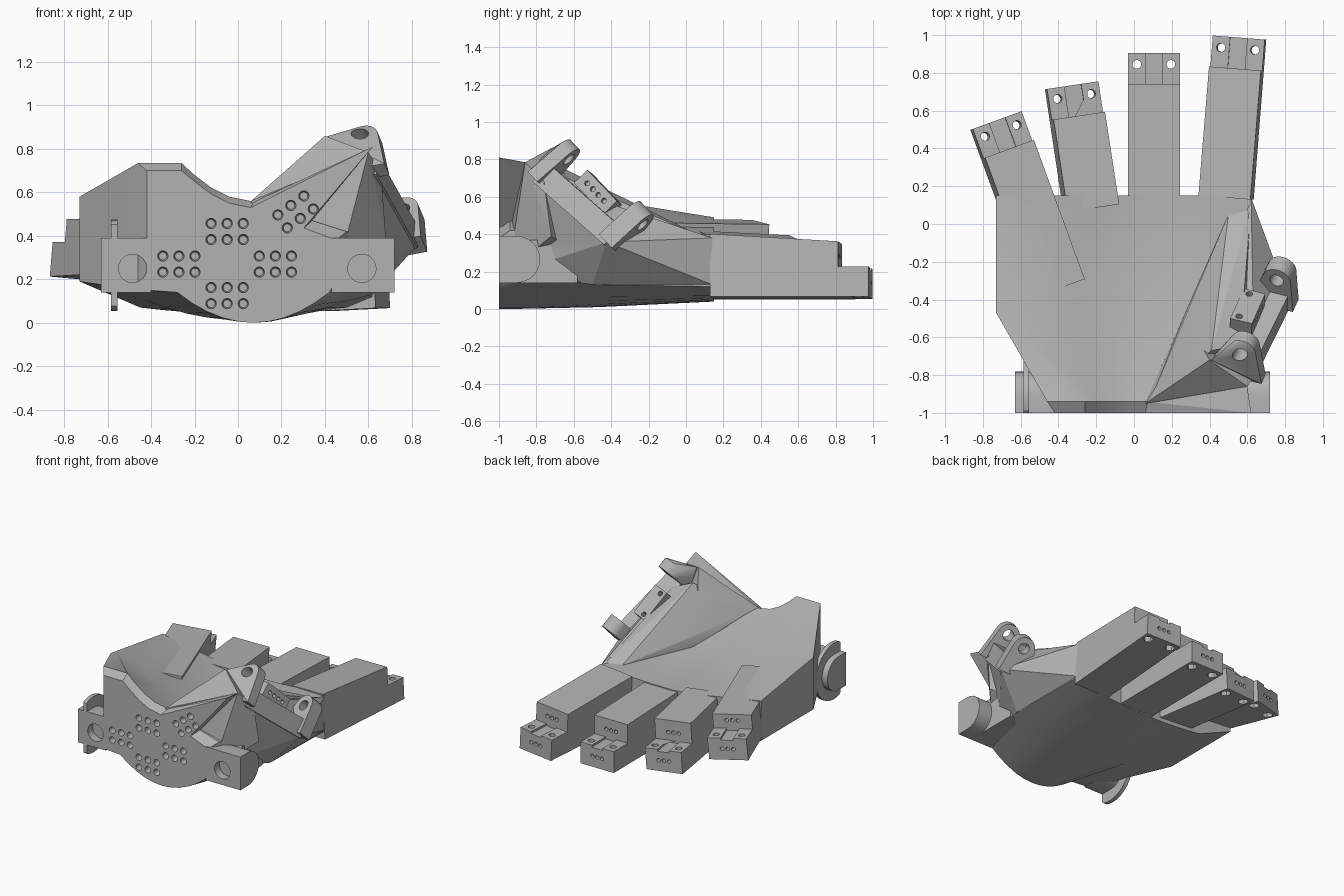
import bpy, bmesh
from math import radians, sin, cos, pi
from mathutils import Vector as V, Matrix

if "Cube" in bpy.data.objects:
    bpy.data.objects.remove(bpy.data.objects["Cube"])

grey = bpy.data.materials.new("light_grey")
grey.use_nodes = True
grey.diffuse_color = (0.45, 0.45, 0.45, 1)
grey.node_tree.nodes["Principled BSDF"].inputs["Base Color"].default_value = grey.diffuse_color


def shade(ob, angle):
    bpy.ops.object.select_all(action='DESELECT')
    ob.select_set(True)
    bpy.context.view_layer.objects.active = ob
    bpy.ops.object.shade_smooth_by_angle(angle=radians(angle))


def finish(name, bm, smooth=20):
    bmesh.ops.recalc_face_normals(bm, faces=bm.faces)
    mesh = bpy.data.meshes.new(name)
    bm.to_mesh(mesh)
    bm.free()
    ob = bpy.data.objects.new(name, mesh)
    bpy.context.collection.objects.link(ob)
    mesh.materials.append(grey)
    shade(ob, smooth)
    return ob


def hull(name, points):
    bm = bmesh.new()
    for p in points:
        bm.verts.new(p)
    bmesh.ops.convex_hull(bm, input=bm.verts)
    loose = [v for v in bm.verts if not v.link_faces]
    bmesh.ops.delete(bm, geom=loose, context='VERTS')
    bmesh.ops.dissolve_limit(bm, angle_limit=0.01, verts=bm.verts, edges=bm.edges)
    return finish(name, bm)


def box_points(lo, hi):
    return [V((x, y, z)) for x in (lo[0], hi[0]) for y in (lo[1], hi[1]) for z in (lo[2], hi[2])]


def circle(c, e1, e2, r, n=24):
    return [V(c) + (V(e1) * cos(2 * pi * i / n) + V(e2) * sin(2 * pi * i / n)) * r for i in range(n)]


def rod(bm, centre, axis, r, length, n=16, taper=1):
    rot = V(axis).to_track_quat('Z', 'Y').to_matrix().to_4x4()
    bmesh.ops.create_cone(bm, cap_ends=True, segments=n, radius1=r, radius2=r * taper, depth=length,
                          matrix=Matrix.Translation(centre) @ rot)


def combine(ob, tool, operation):
    tool.hide_render = True
    mod = ob.modifiers.new("combine", 'BOOLEAN')
    mod.operation, mod.object, mod.solver = operation, tool, 'EXACT'
    bpy.context.view_layer.objects.active = ob
    bpy.ops.object.modifier_apply(modifier=mod.name)
    bpy.data.objects.remove(tool)
    shade(ob, 27)


def cut(ob, *cutters):
    for bm in cutters:
        combine(ob, finish("hole_cutter", bm), 'DIFFERENCE')


# Palm: lofted from the wrist face to the knuckles, with a rounded underside
def palm_ring(y, left, bottom, right, top):
    xl, xr, ze, zm = bottom
    under = [(xl + (xr - xl) * i / 10, zm + (ze - zm) * (i / 5 - 1) ** 2) for i in range(11)]
    return [V((x, y, z)) for x, z in [left] + under + right + top]


rings = [
    palm_ring(-1, (-.42, .15), (-.28, .42, .14, 0), [(.45, .2), (.45, .38)],
              [(.06, .53), (-.04, .55), (-.12, .59), (-.2, .65), (-.26, .7), (-.42, .7)]),
    palm_ring(-.94, (-.46, .15), (-.29, .44, .13, 0), [(.5, .2), (.5, .42)],
              [(.06, .56), (-.04, .58), (-.12, .62), (-.2, .68), (-.26, .735), (-.46, .735)]),
    palm_ring(-.47, (-.73, .19), (-.42, .5, .1, .01), [(.62, .13), (.6, .4)],
              [(.25, .39), (.1, .39), (-.1, .4), (-.3, .46), (-.67, .59), (-.73, .58)]),
    palm_ring(.15, (-.73, .19), (-.45, .5, .07, .04), [(.62, .12), (.62, .39)],
              [(.4, .385), (.2, .375), (0, .375), (-.2, .395), (-.5, .45), (-.73, .49)]),
]
bm = bmesh.new()
loops = [[bm.verts.new(p) for p in ring] for ring in rings]
for a, b in zip(loops, loops[1:]):
    n = len(a)
    for i in range(n):
        bm.faces.new((a[i], a[(i + 1) % n], b[(i + 1) % n], b[i]))
bm.faces.new(loops[0])
bm.faces.new(loops[-1])
palm = finish("palm", bm, 28)

# Thumb frame: hinge axis, outward and sideways directions
axis = V((.295, .659, -.693)).normalized()
side = axis.cross(V((.05, .72, .69))).normalized()
out = side.cross(axis)
hinge_near, hinge_far = V((.58, -.65, .825)), V((.77, -.265, .485))
foot_near, foot_far = hinge_near - out * .2, hinge_far - out * .2

# Upright wing of the wrist face
wing = hull("wrist_wing", [
    (.06, -1, .3), (.23, -1, .35), (.06, -1, .53), (.62, -1, .81), (.6, -.86, .785),
    (.06, -.94, .55), (.25, -.93, .36)])

# Thumb mount rising behind the wing, and its slope down to the palm
mount = hull("thumb_mount", [
    (.06, -.95, .56), (.4, -.72, .86), (.6, -.86, .785), (.66, -.76, .68),
    (.23, -.95, .35), (.06, -.98, .3), (.45, -.95, .2), (.68, -.72, .39), (.5, -.6, .3), (.3, -.55, .37)])
slope = hull("thumb_slope", [
    (.1, -.9, .53), (.41, -.67, .76), (.56, -.64, .7), (.45, -.3, .43), (.28, -.45, .38),
    (.5, .05, .385), (.62, .1, .38), (.66, -.45, .36), (.4, -.7, .3)])
base = hull("thumb_base", [f + side * s for f in (foot_near, foot_far) for s in (-.08, .07)] + [
    V(p) for p in ((.45, -.9, .2), (.62, -.5, .13), (.62, .14, .13), (.62, .14, .38), (.35, -.3, .36))])
web = hull("thumb_web", [f + side * s + out * h for f in (foot_near, foot_far)
                         for s in (-.08, .07) for h in (-.02, .11)])
for part in (wing, mount, slope, base, web):
    combine(palm, part, 'UNION')


# Thumb hinge ears
def ear(name, c, low, high, half, extra):
    pts = list(extra)
    for t in (-half, half):
        pts += circle(c + axis * t, out, side, .078)
        pts += [c - out * .2 + axis * t + side * s for s in (low, high)]
    cutter = bmesh.new()
    rod(cutter, c, axis, .038, .3, 20)
    cut(hull(name, pts), cutter)


ear("thumb_ear_near", hinge_near, -.13, .12, .038, [(.41, -.72, .858), (.43, -.69, .8)])
ear("thumb_ear_far", hinge_far, -.14, .1, .052, [])

# Anchor block between the ears
c = V((.6, -.47, .615))
block = hull("thumb_anchor", [c + axis * i * .12 + out * j * .05 + side * k * .06
                              for i in (-1, 1) for j in (-1, 1) for k in (-1, 1)])
bm = bmesh.new()
for i in range(4):
    rod(bm, c + axis * (i - 1.5) * .045 + side * .06, side, .014, .06, 12)
for i in (-1, 1):
    rod(bm, c + axis * i * .09 - side * .02, out, .018, .3, 12)
cut(block, bm)


# Wrist lugs with rounded backs and a round socket in front
def lug(name, x0, x1, socket):
    pts = [V((x, -1, z)) for x in (x0, x1) for z in (.14, .39)]
    for x in (x0, x1):
        pts += circle((x, -.905, .265), (0, 1, 0), (0, 0, 1), .125)
    cutter = bmesh.new()
    rod(cutter, (socket, -1, .25), (0, 1, 0), .065, .12, 32)
    cut(hull(name, [p for p in pts if p.y >= -1]), cutter)


lug("wrist_lug_right", -.63, -.4, -.485)
lug("wrist_lug_left", .43, .72, .57)
hull("lug_block", box_points((.43, -.9, .14), (.61, -.58, .37)))

# Pivot disc around the right lug, cut flat at the wrist face
disc = [p for x in (-.585, -.555) for p in circle((x, -.92, .265), (0, 1, 0), (0, 0, 1), .21, 40)]
hull("pivot_disc", [V((p.x, max(p.y, -1), p.z)) for p in disc])

# Tapered screw holes in the wrist face: five groups of three by two
bm = bmesh.new()
for gx, gz, turn in ((-.05, .42, 0), (-.05, .125, 0), (-.272, .27, 0), (.172, .27, 0), (.265, .51, 36)):
    rot = Matrix.Rotation(radians(turn), 2)
    for i in (-1, 0, 1):
        for j in (-.5, .5):
            d = rot @ V((i * .074, j * .074))
            rod(bm, (gx + d.x, -1, gz + d.y), (0, 1, 0), .03, .12, taper=.6)
cut(palm, bm)


# Fingers: stepped prisms ending in a low hinge tip
def finger(name, end, angle, roll, length, z_end, z_top, base_low, base_high):
    w, step, tip, mid = .138, -.165, z_end + .16, z_end + .15
    place = (Matrix.Translation((end[0], end[1], mid)) @ Matrix.Rotation(radians(angle), 4, 'Z')
             @ Matrix.Rotation(radians(roll), 4, 'Y') @ Matrix.Translation((0, 0, -mid)))
    profile = [(-length, base_low), (0, z_end), (0, tip), (step, tip), (step, z_top), (-length, base_high)]
    bm = bmesh.new()
    a, b = [[bm.verts.new(place @ V((x, y, z))) for y, z in profile] for x in (-w, w)]
    for i in range(6):
        j = (i + 1) % 6
        bm.faces.new((a[i], a[j], b[j], b[i]))
    bm.faces.new(a)
    bm.faces.new(b)
    ob = finish(name, bm)
    # Pin holes with nut pockets below, cord holes and the shallow centre groove
    holes, pockets = bmesh.new(), bmesh.new()
    for x in (-.09, .09):
        rod(holes, (x, -.06, tip - .1), (0, 0, 1), .023, .4)
        rod(pockets, (x, -.06, z_end), (0, 0, 1), .036, .08, 6)
    for x in (-.04, 0, .04):
        rod(holes, (x, 0, z_end + .08), (0, 1, 0), .014, .1, 12)
        rod(holes, (x, step, tip + .06), (0, 1, 0), .014, .1, 12)
    bmesh.ops.create_cube(pockets, size=1, matrix=Matrix.Translation((0, step / 2 + .02, tip))
                          @ Matrix.Diagonal((.09, -step + .04, .03, 1)))
    for cutter in (holes, pockets):
        bmesh.ops.transform(cutter, matrix=place, verts=cutter.verts)
    cut(ob, holes, pockets)


finger("little_finger", (-.725, .55), 20, 5, .95, .2, .465, .22, .475)
finger("ring_finger", (-.325, .735), 8.5, 4, .66, .075, .385, .08, .41)
finger("middle_finger", (.105, .905), 0, 0, .78, .05, .35, .05, .37)
finger("index_finger", (.555, .987), -4.5, -3, .85, .06, .355, .06, .395)
